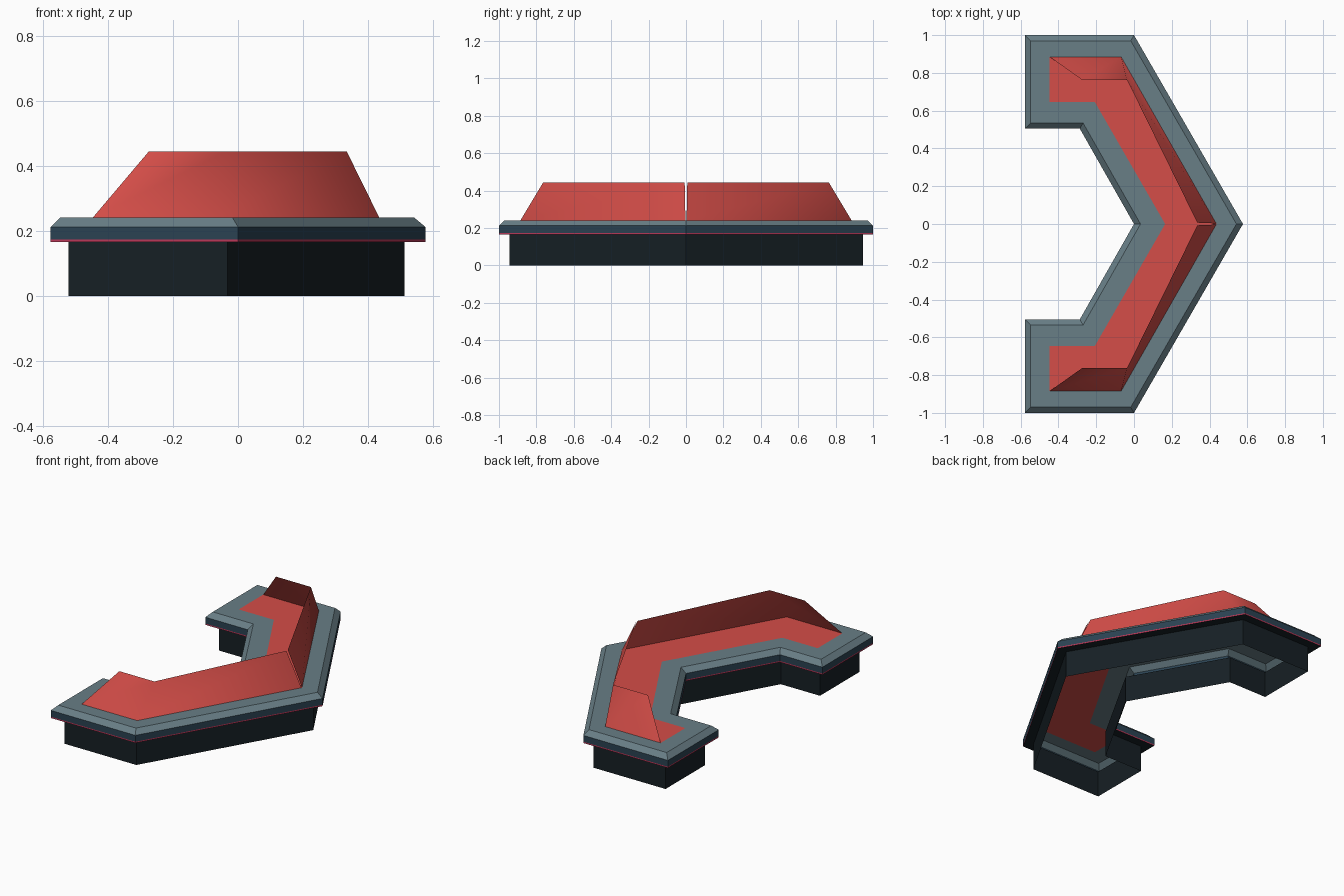
import bpy
from mathutils import Vector

if "Cube" in bpy.data.objects:
    bpy.data.objects.remove(bpy.data.objects["Cube"])


def material(name, rgb):
    m = bpy.data.materials.new(name)
    m.diffuse_color = (*rgb, 1)
    m.use_nodes = True
    m.node_tree.nodes["Principled BSDF"].inputs["Base Color"].default_value = m.diffuse_color
    return m


DARK = material("dark", (0.008, 0.014, 0.018))
BLUE = material("blue", (0.024, 0.055, 0.085))
GREY = material("grey", (0.14, 0.21, 0.24))
PINK = material("pink", (0.5, 0.04, 0.10))
RED = material("red", (0.66, 0.075, 0.065))


def symmetric(half):
    """Close a half outline (first and last points on y = 0) by mirroring."""
    return half + [(x, -y) for x, y in half[-2:0:-1]]


def inset(pts, d):
    """Mitred inward offset of a counter-clockwise outline."""
    out = []
    for i, p in enumerate(pts):
        p = Vector(p)
        e1 = (p - Vector(pts[i - 1])).normalized()
        e2 = (Vector(pts[(i + 1) % len(pts)]) - p).normalized()
        n1, n2 = Vector((-e1.y, e1.x)), Vector((-e2.y, e2.x))
        out.append(tuple(p + (n1 + n2) * d / (1 + n1.dot(n2))))
    return out


def at(pts, z):
    return [(x, y, z) for x, y in pts]


def skin(name, loops, mat, closed=True, cap=False, smooth=False):
    """Join successive loops with quads; optionally fill the last one."""
    n = len(loops[0])
    verts = [v for loop in loops for v in loop]
    faces = []
    for k in range(len(loops) - 1):
        for i in range(n if closed else n - 1):
            j = (i + 1) % n
            faces.append((k * n + i, k * n + j, (k + 1) * n + j, (k + 1) * n + i))
    if cap:
        faces.append(tuple(range(len(verts) - n, len(verts))))
    me = bpy.data.meshes.new(name)
    me.from_pydata(verts, [], faces)
    me.materials.append(mat)
    for p in me.polygons:
        p.use_smooth = smooth
    ob = bpy.data.objects.new(name, me)
    bpy.context.collection.objects.link(ob)
    return ob


# Desk outline and inlay outline share the same corner order
outline = symmetric([(0.577, 0), (0, 1), (-0.577, 1), (-0.577, 0.505),
                     (-0.287, 0.505), (0, 0)])
inlay = symmetric([(0.437, 0), (-0.068, 0.885), (-0.447, 0.885), (-0.447, 0.645),
                   (-0.207, 0.645), (0.165, 0)])
foot = inset(outline, 0.055)
lip = inset(outline, 0.03)

# Open-bottomed pedestal walls with the overhanging underside
skin("pedestal", [at(foot, 0), at(foot, 0.165), at(outline, 0.165)], DARK)

# Desk edge: light strip, band, chamfered top
skin("light_strip", [at(outline, 0.165), at(outline, 0.173)], PINK)
skin("edge_band", [at(outline, 0.173), at(outline, 0.212)], BLUE)
skin("desk_top", [at(outline, 0.212), at(lip, 0.241), at(inlay, 0.241)], GREY)

# Glowing panel set flush in the top
me_loop = at(inlay, 0.241)
skin("panel", [me_loop], RED, closed=False, cap=True)

# Two leaning screen sheets, one per wing
low = [(0.435, 0.003, 0.241), (-0.068, 0.885, 0.241), (-0.447, 0.885, 0.241)]
high = [(0.335, 0.007, 0.444), (-0.037, 0.763, 0.444), (-0.275, 0.763, 0.444)]
for side, label in ((1, "back"), (-1, "front")):
    loops = [[(x, y * side, z) for x, y, z in loop[::side]] for loop in (low, high)]
    skin(label + "_screen", loops, RED, closed=False, smooth=True)
